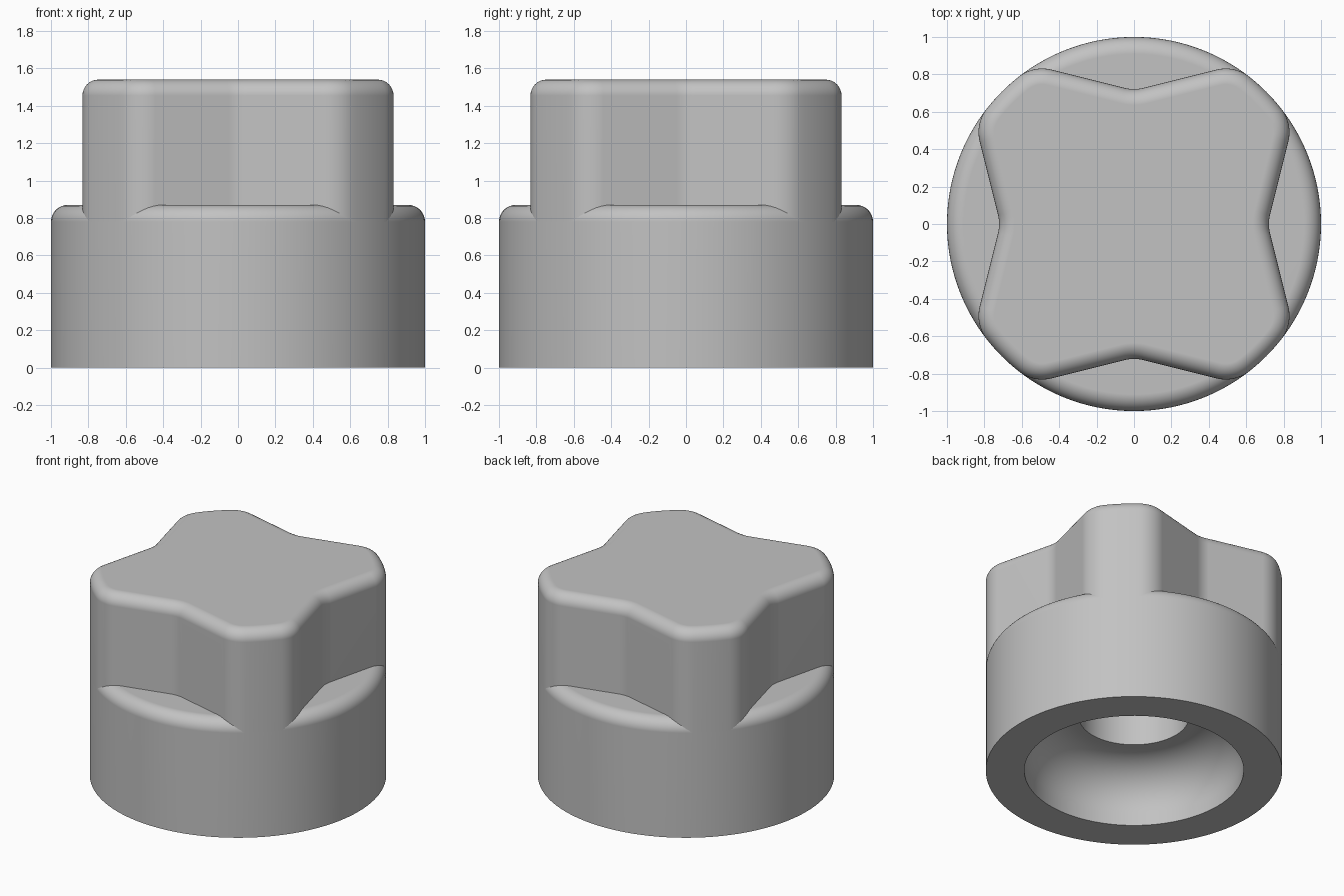
import bpy
import bmesh
from math import sin, cos, pi, atan, atan2, hypot, sqrt, radians

cube = bpy.data.objects.get("Cube")
if cube:
    bpy.data.objects.remove(cube, do_unlink=True)

grey = bpy.data.materials.new("plain grey")
grey.use_nodes = True
grey.diffuse_color = (0.54, 0.54, 0.54, 1)
grey.node_tree.nodes["Principled BSDF"].inputs["Base Color"].default_value = grey.diffuse_color

RIM = 1.0          # outer radius
BASE_TOP = 0.87
GRIP_TOP = 1.54
FILLET = 0.09


def arc(cx, cy, r, start, end, steps):
    """Points along a circular arc, angles in radians."""
    return [(cx + r * cos(start + (end - start) * i / steps),
             cy + r * sin(start + (end - start) * i / steps)) for i in range(steps + 1)]


def finish(bm, name):
    bmesh.ops.remove_doubles(bm, verts=bm.verts, dist=1e-4)
    bmesh.ops.recalc_face_normals(bm, faces=bm.faces)
    mesh = bpy.data.meshes.new(name)
    bm.to_mesh(mesh)
    bm.free()
    mesh.materials.append(grey)
    obj = bpy.data.objects.new(name, mesh)
    bpy.context.collection.objects.link(obj)
    bpy.ops.object.select_all(action='DESELECT')
    obj.select_set(True)
    bpy.context.view_layer.objects.active = obj
    bpy.ops.object.shade_smooth_by_angle(angle=radians(35))
    weighted = obj.modifiers.new("even shading", 'WEIGHTED_NORMAL')
    weighted.keep_sharp = True
    return obj


# Round base: shoulder, outer wall, hollow underside and central bore
cavity, bore, ceiling, curve = 0.74, 0.37, 0.415, 0.32
profile = [(0.7, BASE_TOP)]
profile += arc(RIM - FILLET, BASE_TOP - FILLET, FILLET, pi / 2, 0, 8)
profile += [(RIM, 0), (cavity, 0)]
profile += arc(cavity - curve, ceiling - curve, curve, 0, pi / 2, 12)
profile += [(bore, ceiling), (bore, 1.1), (0, 1.1)]

bm = bmesh.new()
verts = [bm.verts.new((r, 0, z)) for r, z in profile]
edges = [bm.edges.new(pair) for pair in zip(verts, verts[1:])]
bmesh.ops.spin(bm, geom=verts + edges, cent=(0, 0, 0), axis=(0, 0, 1),
               angle=2 * pi, steps=128, use_merge=False)
finish(bm, "round_base")

# Four-lobed grip outline: one eighth, mirrored, then turned four times
valley, slope, r = 0.715, 0.25, 0.2
tilt = atan(slope)
k = valley - r / cos(tilt)
a, b, c = 1 + slope ** 2, 2 * slope * k, k ** 2 - (RIM - r) ** 2
lobe_x = (-b + sqrt(b * b - 4 * a * c)) / (2 * a)
lobe_y = k + slope * lobe_x
lobe_angle = atan2(lobe_y, lobe_x)

eighth = arc(0, valley + r / cos(tilt), r, -pi / 2, -pi / 2 + tilt, 4)
eighth += arc(lobe_x, lobe_y, r, pi / 2 + tilt, lobe_angle, 8)
eighth += arc(0, 0, RIM, lobe_angle, pi / 4, 4)[1:]
quarter = eighth + [(y, x) for x, y in reversed(eighth[1:-1])]

outline = []
for turn in range(4):
    ca, sa = cos(turn * pi / 2), -sin(turn * pi / 2)
    outline += [(x * ca - y * sa, x * sa + y * ca) for x, y in quarter]

# Raise the outline into the grip and round its top edge
bm = bmesh.new()
low = [bm.verts.new((x, y, BASE_TOP - FILLET)) for x, y in outline]
high = [bm.verts.new((x, y, GRIP_TOP)) for x, y in outline]
n = len(outline)
for i in range(n):
    j = (i + 1) % n
    bm.faces.new((low[i], low[j], high[j], high[i]))
top = bm.faces.new(high)
bmesh.ops.recalc_face_normals(bm, faces=bm.faces)
bmesh.ops.bevel(bm, geom=list(top.edges), offset=0.085, offset_type='OFFSET',
                segments=8, profile=0.5, affect='EDGES', clamp_overlap=False)
finish(bm, "lobed_grip")
